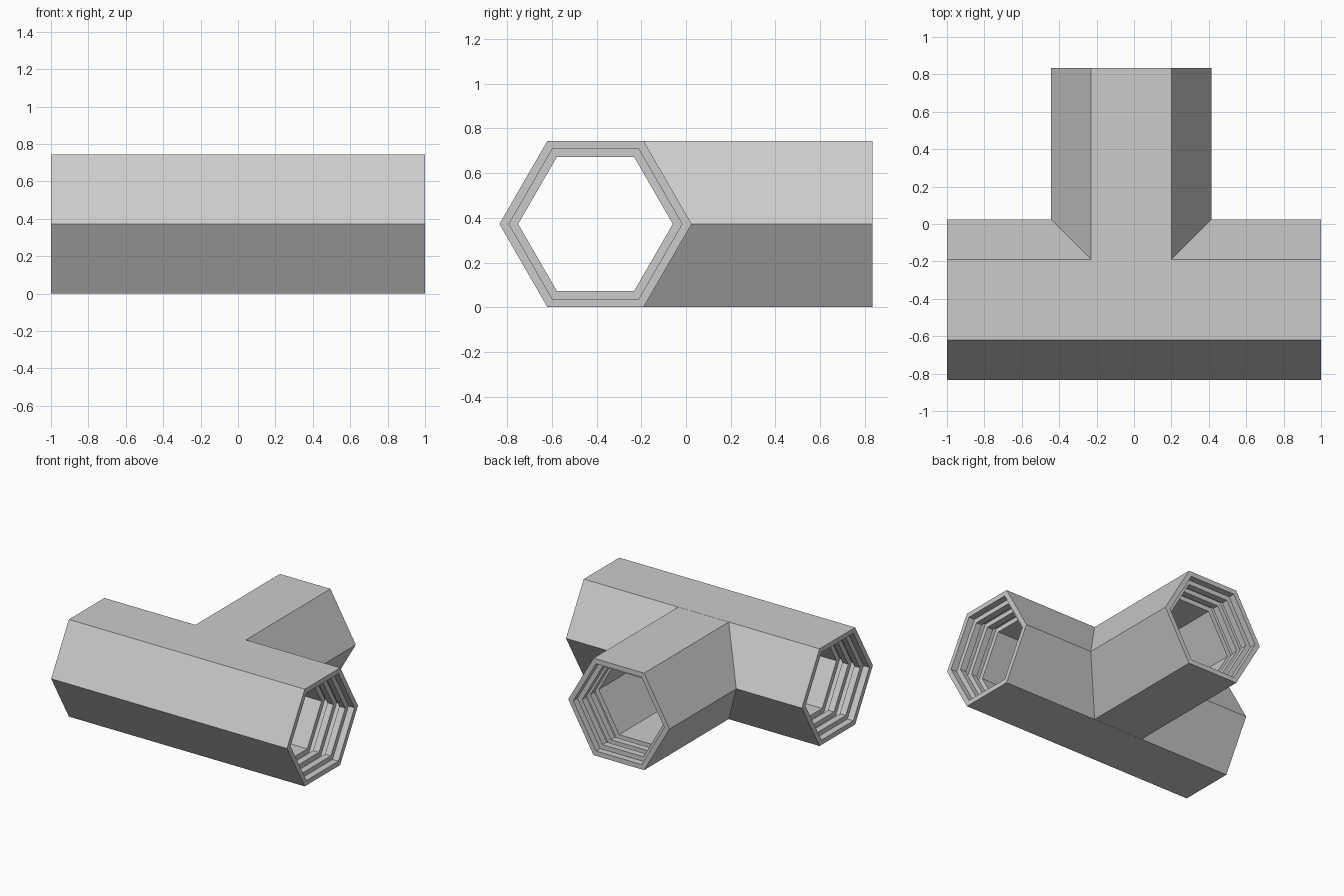
import bpy, math
from mathutils import Vector

if "Cube" in bpy.data.objects:
    bpy.data.objects.remove(bpy.data.objects["Cube"])

R, RG, RB = 0.43, 0.387, 0.346      # outer, groove and bore radii of the hexagons
CY, CZ, BX = -0.405, 0.3725, -0.015  # run axis y, height of both axes, branch axis x


def hex_loft(name, stations, axis, k=1.0):
    """Hexagonal solid through (distance, radius) stations along x or y."""
    verts, faces = [], []
    for d, r in stations:
        for i in range(6):
            a = i * math.pi / 3
            u, h = r * k * math.cos(a), r * k * math.sin(a)
            verts.append((d, CY + u, CZ + h) if axis == 'x' else (BX - u, d, CZ + h))
    for s in range(len(stations) - 1):
        for i in range(6):
            a, b = s * 6 + i, s * 6 + (i + 1) % 6
            faces.append((a, b, b + 6, a + 6))
    n = len(verts)
    faces += [tuple(range(5, -1, -1)), tuple(range(n - 6, n))]
    faces = [f[::-1] for f in faces]
    me = bpy.data.meshes.new(name)
    me.from_pydata(verts, [], faces)
    # make the normals point outward
    c = sum((Vector(v) for v in verts), Vector()) / n
    if me.polygons[-1].normal.dot(me.polygons[-1].center - c) < 0:
        me.flip_normals()
    ob = bpy.data.objects.new(name, me)
    bpy.context.collection.objects.link(ob)
    return ob


def socket(end):
    """Ribbed socket profile, from the deep bore out past the open end."""
    out = []
    for i in (2, 1, 0):
        base = end - i * 0.10
        out += [(base - 0.10, RB), (base - 0.05, RB), (base - 0.05, RG), (base, RG)]
        if i:
            out.append((base, RB))
    # drop doubled stations and push the mouth past the end
    prof = [p for i, p in enumerate(out) if i == 0 or p != out[i - 1]]
    prof[-1] = (end + 0.05, RG)
    return prof


def apply_bool(body, other, op):
    m = body.modifiers.new(op.lower(), 'BOOLEAN')
    m.object, m.operation, m.solver = other, op, 'EXACT'
    bpy.context.view_layer.objects.active = body
    bpy.ops.object.modifier_apply(modifier=m.name)
    bpy.data.objects.remove(other)


# Outer shell: straight run and side branch
tee = hex_loft("pipe_tee", [(-1, R), (1, R)], 'x')
apply_bool(tee, hex_loft("branch", [(CY, R), (0.835, R)], 'y', 0.998), 'UNION')

# Bores with ribbed sockets at all three openings
half = socket(1.0)
run = [(-d, r) for d, r in reversed(half)] + half
apply_bool(tee, hex_loft("run_bore", run, 'x'), 'DIFFERENCE')
apply_bool(tee, hex_loft("branch_bore", [(CY, RB)] + socket(0.835), 'y', 0.998), 'DIFFERENCE')
